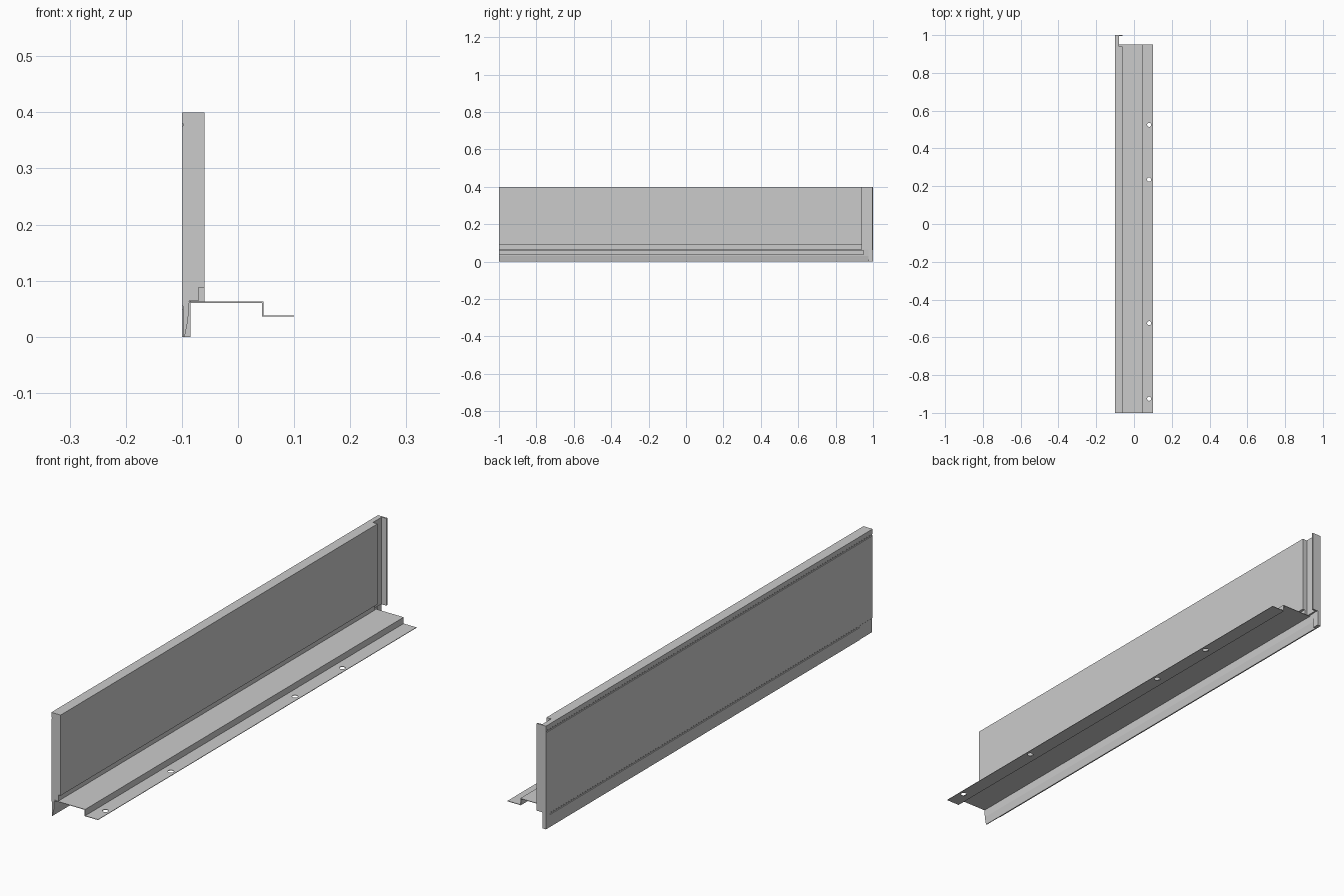
import bpy, bmesh
from mathutils import Vector

if "Cube" in bpy.data.objects:
    bpy.data.objects.remove(bpy.data.objects["Cube"])


def extrude(name, profile, axis, start, end):
    """Extrude a closed 2D outline: axis 'y' takes (x, z), axis 'z' takes (x, y)."""
    bm = bmesh.new()
    place = (lambda a, b: (a, start, b)) if axis == 'y' else (lambda a, b: (a, b, start))
    face = bm.faces.new([bm.verts.new(place(a, b)) for a, b in profile])
    offset = Vector((0, end - start, 0) if axis == 'y' else (0, 0, end - start))
    ext = bmesh.ops.extrude_face_region(bm, geom=[face])
    bmesh.ops.translate(bm, vec=offset,
                        verts=[g for g in ext['geom'] if isinstance(g, bmesh.types.BMVert)])
    bmesh.ops.recalc_face_normals(bm, faces=bm.faces[:])
    mesh = bpy.data.meshes.new(name)
    bm.to_mesh(mesh)
    bm.free()
    obj = bpy.data.objects.new(name, mesh)
    bpy.context.collection.objects.link(obj)
    return obj


# Outer face with two shallow grooves, shared by the panel and its stepped end
X = -0.1
outer = [(X, 0.064), (X, 0.374), (X + 0.002, 0.376), (X + 0.002, 0.380),
         (X, 0.382), (X, 0.4)]

# Main panel with a rebate along the bottom inside edge
extrude("panel", outer + [(-0.06, 0.4), (-0.06, 0.088), (-0.07, 0.088), (-0.07, 0.064)],
        'y', -1, 0.94)

# Thinner end of the panel, forming the channel before the end flange
extrude("panel_end", outer + [(-0.08, 0.4), (-0.08, 0.064)], 'y', 0.94, 0.994)

# Tapered lower skirt, set back slightly at the lap joint
for name, x, y0, y1 in (("skirt_lap", X + 0.002, -1, -0.92), ("skirt", X, -0.92, 0.975)):
    extrude(name, [(x, 0), (x, 0.048), (X + 0.002, 0.050), (X + 0.002, 0.054), (X, 0.056),
                   (X, 0.064), (-0.087, 0.064), (-0.089, 0.03), (-0.095, 0)]
            if x == X else
            [(x, 0), (x, 0.054), (X, 0.056), (X, 0.064), (-0.087, 0.064),
             (-0.089, 0.03), (-0.095, 0)], 'y', y0, y1)
extrude("skirt_end", [(X, 0), (X, 0.064), (-0.085, 0.064), (-0.085, 0)], 'y', 0.975, 0.994)

# End flange: wide beside the panel, narrow beside the skirt
extrude("end_flange", [(X, 0), (X, 0.4), (-0.06, 0.4), (-0.06, 0.062),
                       (-0.085, 0.062), (-0.085, 0)], 'y', 0.994, 1)

# Stepped sheet-metal shelf
T = 0.002
shelf = extrude("shelf", [(-0.088, 0.0625), (0.045, 0.0625), (0.045, 0.038), (0.1, 0.038),
                          (0.1, 0.038 - T), (0.045 - T, 0.038 - T),
                          (0.045 - T, 0.0625 - T), (-0.088, 0.0625 - T)], 'y', -1, 0.95)

# Fixing holes in the shelf flange
for i, y in enumerate((-0.925, -0.525, 0.235, 0.525)):
    bpy.ops.mesh.primitive_cylinder_add(vertices=24, radius=0.011, depth=0.03,
                                        location=(0.08, y, 0.037))
    cutter = bpy.context.object
    cutter.name = f"hole_cutter_{i + 1}"
    cutter.hide_render = True
    cutter.hide_set(True)
    mod = shelf.modifiers.new(f"hole_{i + 1}", 'BOOLEAN')
    mod.operation = 'DIFFERENCE'
    mod.solver = 'EXACT'
    mod.object = cutter
